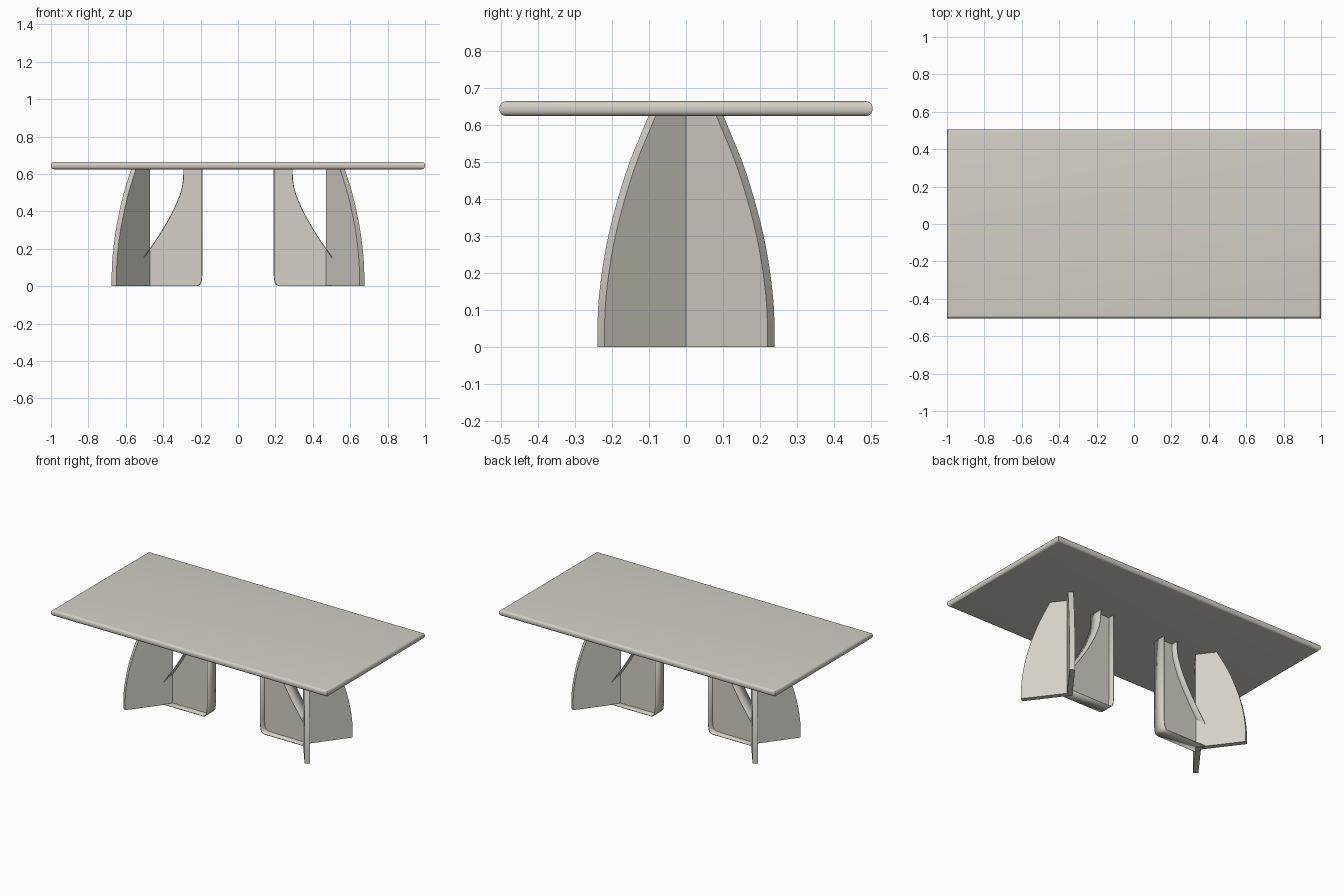
import bpy, bmesh

if "Cube" in bpy.data.objects:
    bpy.data.objects.remove(bpy.data.objects["Cube"])

stone = bpy.data.materials.new("warm_stone")
stone.diffuse_color = (0.66, 0.63, 0.57, 1)
stone.use_nodes = True
stone.node_tree.nodes["Principled BSDF"].inputs["Base Color"].default_value = stone.diffuse_color

TOP = 0.63        # legs run slightly into the tabletop
HUB = 0.47        # where the three fins of a pedestal meet


def finish(name, bm, mirror=(False, False), thickness=0):
    bmesh.ops.recalc_face_normals(bm, faces=bm.faces)
    mesh = bpy.data.meshes.new(name)
    bm.to_mesh(mesh)
    bm.free()
    ob = bpy.data.objects.new(name, mesh)
    bpy.context.collection.objects.link(ob)
    mesh.materials.append(stone)
    bpy.ops.object.select_all(action='DESELECT')
    ob.select_set(True)
    bpy.context.view_layer.objects.active = ob
    bpy.ops.object.shade_smooth_by_angle(angle=0.6)
    if thickness:
        mod = ob.modifiers.new("thickness", 'SOLIDIFY')
        mod.thickness = thickness
        mod.offset = 0
    if any(mirror):
        mod = ob.modifiers.new("mirror", 'MIRROR')
        mod.use_axis = (mirror[0], mirror[1], False)
        mod.use_mirror_merge = False
    return ob


def solid_between(side_a, side_b):
    """Closed plate from two matching outlines."""
    bm = bmesh.new()
    a = [bm.verts.new(p) for p in side_a]
    b = [bm.verts.new(p) for p in side_b]
    bm.faces.new(a)
    bm.faces.new(b[::-1])
    n = len(a)
    for i in range(n):
        j = (i + 1) % n
        bm.faces.new((a[j], a[i], b[i], b[j]))
    return bm


def smooth_path(pts, steps=5):
    """Catmull-Rom through 2D points."""
    p = [pts[0]] + pts + [pts[-1]]
    out = []
    for i in range(1, len(p) - 2):
        for s in range(steps):
            t = s / steps
            out.append(tuple(0.5 * (2 * b + (c - a) * t + (2 * a - 5 * b + 4 * c - d) * t * t
                                    + (3 * b - a - 3 * c + d) * t ** 3)
                             for a, b, c, d in zip(p[i - 1], p[i], p[i + 1], p[i + 2])))
    return out + [pts[-1]]


# tabletop with rounded long and short edges, sharp plan corners
bm = bmesh.new()
bmesh.ops.create_cube(bm, size=1)
for v in bm.verts:
    v.co.x *= 2
    v.co.y *= 1.01
    v.co.z = 0.645 + v.co.z * 0.04
flat_edges = [e for e in bm.edges if abs(e.verts[0].co.z - e.verts[1].co.z) < 1e-4]
bmesh.ops.bevel(bm, geom=flat_edges, offset=0.017, segments=5, profile=0.5, affect='EDGES')
finish("tabletop", bm)

# outer fins: curved blades splayed in a V, mirrored to all four
curve = smooth_path([(0.30, 0), (0.298, 0.1), (0.285, 0.2), (0.263, 0.3),
                     (0.231, 0.4), (0.191, 0.5), (0.14, 0.6), (0.124, TOP)], 3)
inner = [(HUB, 0, TOP), (HUB, 0, 0)]
outer = [(HUB + 0.04, 0, TOP), (HUB + 0.04, 0, 0)]
for u, z in curve:
    x, y = HUB + 0.6 * u, -0.8 * u
    inner.append((x, y, z))
    outer.append((x + 0.0256, y + 0.0192, z))
finish("outer_fins", solid_between(inner, outer), (True, True))

# inner leg: thin web on the centre line, framed by two wide bent strips
end_path = [(0.192, TOP), (0.192, 0.08)] + smooth_path(
    [(0.192, 0.07), (0.196, 0.03), (0.205, 0.009), (0.222, 0.002)], 3) + [(0.506, 0.002)]
arch_path = [(0.29, TOP)] + smooth_path(
    [(0.291, 0.58), (0.298, 0.53), (0.315, 0.475), (0.35, 0.395),
     (0.41, 0.29), (0.47, 0.2), (0.506, 0.148)], 4)

outline = end_path + arch_path[::-1]
finish("inner_web", solid_between([(x, -0.002, z) for x, z in outline],
                                  [(x, 0.002, z) for x, z in outline]), (True, False))

for name, path in (("end_strip", end_path), ("arch_strip", arch_path)):
    bm = bmesh.new()
    rows = [[bm.verts.new((x, y, z)) for y in (-0.045, 0.045)] for x, z in path]
    for r, s in zip(rows, rows[1:]):
        bm.faces.new((r[0], r[1], s[1], s[0]))
    finish(name, bm, (True, False), 0.004)
